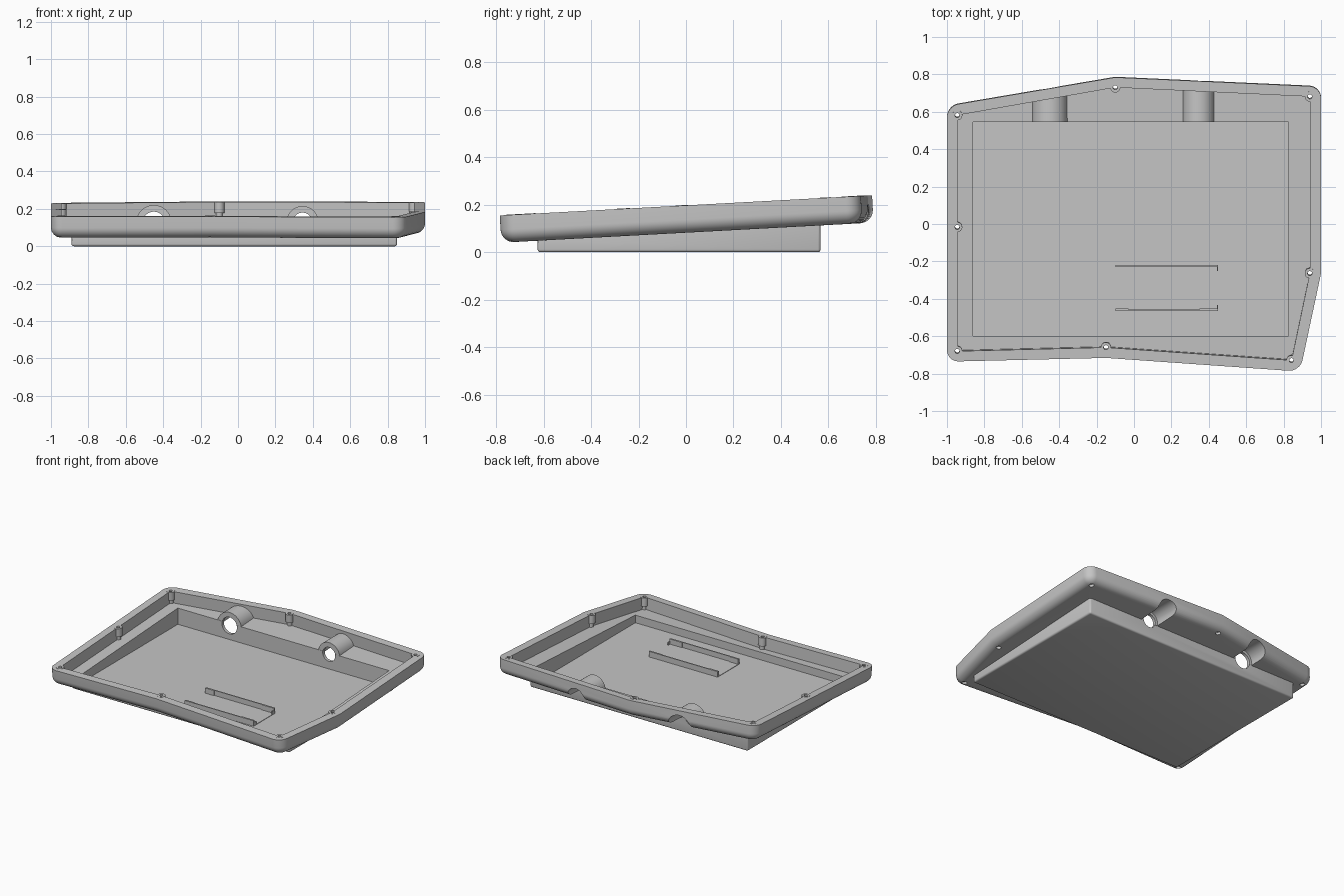
import bpy, bmesh, math
from mathutils import Matrix

if "Cube" in bpy.data.objects:
    bpy.data.objects.remove(bpy.data.objects["Cube"])

grey = bpy.data.materials.new("light grey plastic")
grey.diffuse_color = (0.56, 0.56, 0.56, 1)
grey.use_nodes = True
grey.node_tree.nodes["Principled BSDF"].inputs["Base Color"].default_value = grey.diffuse_color

THICK, DEPTH = 0.115, 0.085
TILT = Matrix.Translation((0, 0, 0.1975)) @ Matrix.Rotation(math.atan(0.0541), 4, 'X')


def finish(bm, name, matrix=Matrix()):
    bmesh.ops.recalc_face_normals(bm, faces=bm.faces)
    bm.transform(matrix)
    me = bpy.data.meshes.new(name)
    bm.to_mesh(me)
    bm.free()
    me.materials.append(grey)
    ob = bpy.data.objects.new(name, me)
    bpy.context.collection.objects.link(ob)
    return ob


def prism(name, pts, z0, z1, corners=(), fillet=0):
    """Tilted prism with rounded upright corners and a rounded bottom edge."""
    bm = bmesh.new()
    face = bm.faces.new([bm.verts.new((x, y, z0)) for x, y in pts])
    ext = bmesh.ops.extrude_face_region(bm, geom=[face])
    for v in ext["geom"]:
        if isinstance(v, bmesh.types.BMVert):
            v.co.z = z1
    bmesh.ops.recalc_face_normals(bm, faces=bm.faces)
    if fillet:
        up = [e for e in bm.edges if abs(e.verts[0].co.z - e.verts[1].co.z) > 0.01 and any(
            math.hypot(e.verts[0].co.x - pts[i][0], e.verts[0].co.y - pts[i][1]) < 1e-4 for i in corners)]
        bmesh.ops.bevel(bm, geom=up, offset=0.062, segments=8, profile=0.5, affect='EDGES')
        low = [e for e in bm.edges if all(abs(v.co.z - z0) < 1e-4 for v in e.verts)]
        bmesh.ops.bevel(bm, geom=low, offset=fillet, segments=8, profile=0.5, affect='EDGES')
    return finish(bm, name, TILT)


def box(name, x0, x1, y0, y1, z0, z1, bevel=0):
    bm = bmesh.new()
    bmesh.ops.create_cube(bm, size=1, matrix=Matrix.Translation(
        ((x0 + x1) / 2, (y0 + y1) / 2, (z0 + z1) / 2)) @ Matrix.Diagonal((x1 - x0, y1 - y0, z1 - z0, 1)))
    if bevel:
        bmesh.ops.bevel(bm, geom=bm.edges[:], offset=bevel, segments=3, profile=0.5, affect='EDGES')
    return finish(bm, name)


def lathe(name, matrix, rings, segments, spin):
    """Closed solid from (radius, height) rings, turned by an odd angle."""
    bm = bmesh.new()
    loops = []
    for r, h in rings:
        loops.append([bm.verts.new((r * math.cos(spin + math.tau * i / segments),
                                    r * math.sin(spin + math.tau * i / segments), h)) for i in range(segments)])
    for a, b in zip(loops, loops[1:]):
        for i in range(segments):
            j = (i + 1) % segments
            bm.faces.new((a[i], a[j], b[j], b[i]))
    bm.faces.new(loops[0])
    bm.faces.new(loops[-1])
    return finish(bm, name, matrix)


def upright(name, x, y, rings, spin):
    return lathe(name, TILT @ Matrix.Translation((x, y, 0)), rings, 24, spin)


def along_y(name, x, z, rings, spin):
    return lathe(name, Matrix.Translation((x, 0, z)) @ Matrix.Rotation(-math.pi / 2, 4, 'X'), rings, 48, spin)


def bounds(ob):
    co = [v.co for v in ob.data.vertices]
    return [f(c[i] for c in co) for i in range(3) for f in (min, max)] if co else [0] * 6


def boolean(target, tool, op, keep=False):
    """Apply a boolean; nudge the tool and retry if the result leaves its limits."""
    before, extra = bounds(target), bounds(tool)
    spare = target.data.copy()
    for attempt in range(8):
        mod = target.modifiers.new("cut", 'BOOLEAN')
        mod.operation, mod.object, mod.solver = op, tool, 'EXACT'
        bpy.context.view_layer.objects.active = target
        bpy.ops.object.modifier_apply(modifier=mod.name)
        after = bounds(target)
        good = len(target.data.polygons) > 0
        for i in range(0, 6, 2):
            lo, hi = before[i], before[i + 1]
            if op == 'UNION':
                lo, hi = min(lo, extra[i]), max(hi, extra[i + 1])
                good &= after[i] < lo + 0.005 and after[i + 1] > hi - 0.005
            good &= after[i] > lo - 0.003 and after[i + 1] < hi + 0.003
        if good:
            break
        target.data = spare.copy()
        tool.location = [0.0006 * math.sin(k + 2.3 * attempt) for k in (1, 2, 4)]
        bpy.context.view_layer.update()
    if not keep:
        bpy.data.objects.remove(tool)


# Tilted tray with a level box under it
outer = [(-1, -0.737), (-0.15, -0.717), (0.888, -0.79), (1, -0.264), (1, 0.735), (-0.1, 0.785), (-1, 0.632)]
inner = [(-0.945, -0.681), (-0.15, -0.661), (0.842, -0.73), (0.94, -0.264), (0.94, 0.682), (-0.1, 0.731), (-0.945, 0.582)]
rounded = (0, 2, 4, 6)
case = prism("tray_case", outer, -THICK, 0, rounded, 0.055)
shell = prism("tray_volume", outer, -THICK, 0, rounded, 0.055)
boolean(case, box("lower_box", -0.89, 0.85, -0.625, 0.567, 0, 0.14, 0.012), 'UNION')
boolean(case, prism("cavity", inner, -DEPTH, 0.1), 'DIFFERENCE')
boolean(case, box("recess", -0.862, 0.825, -0.6, 0.545, 0.025, 0.4), 'DIFFERENCE')

# Socket tunnels through the back wall: x, z, outer, channel and hole radius
for x, z, r_out, r_channel, r_hole in ((-0.45, 0.125, 0.095, 0.079, 0.06), (0.345, 0.13, 0.085, 0.069, 0.05)):
    tube = along_y("tunnel", x, z, [(r_out, 0.5465), (r_out, 0.722)], 0.037)
    boolean(tube, shell, 'INTERSECT', keep=True)
    boolean(case, tube, 'UNION')
    bore = along_y("bore", x, z, [(r_hole, 0.5), (r_hole, 0.5685), (r_channel, 0.5685), (r_channel, 0.9)], 0.021)
    boolean(case, bore, 'DIFFERENCE')
bpy.data.objects.remove(shell)

# Screw posts along the inside of the wall, with a screw hole through each
posts = inner + [(-0.945, -0.017)]
for n, (x, y) in enumerate(posts):
    boolean(case, upright("post", x, y, [(0.017, -DEPTH - 0.006), (0.017, -0.058), (0.027, -0.058), (0.027, 0.0015)],
                          0.071 + 0.013 * n), 'UNION')
for n, (x, y) in enumerate(posts):
    boolean(case, upright("screw_hole", x, y, [(0.0165, -0.2), (0.0165, -0.096), (0.012, -0.096), (0.012, 0.1)],
                          0.113 + 0.017 * n), 'DIFFERENCE')

# Board holder on the floor: two rails with thicker clip ends and an end stop
for name, y, side in (("rear_rail", -0.222, -1), ("front_rail", -0.462, 1)):
    def strip(part, x0, x1, a, b, top):
        ya, yb = sorted((y + side * a, y + side * b))
        box(name + part, x0, x1, ya, yb, 0.024, top)
    strip("", -0.1, 0.45, -0.004, 0.004, 0.065)
    strip("_left_clip", -0.1, -0.03, 0.003, 0.009, 0.065)
    strip("_right_clip", 0.35, 0.45, 0.003, 0.009, 0.065)
    strip("_stop", 0.444, 0.45, 0.008, 0.03, 0.05)
box("holder_plate", -0.1, 0.45, -0.46, -0.224, 0.022, 0.028)

bpy.ops.object.select_all(action='DESELECT')
case.select_set(True)
bpy.context.view_layer.objects.active = case
bpy.ops.object.shade_smooth_by_angle(angle=math.radians(30))
